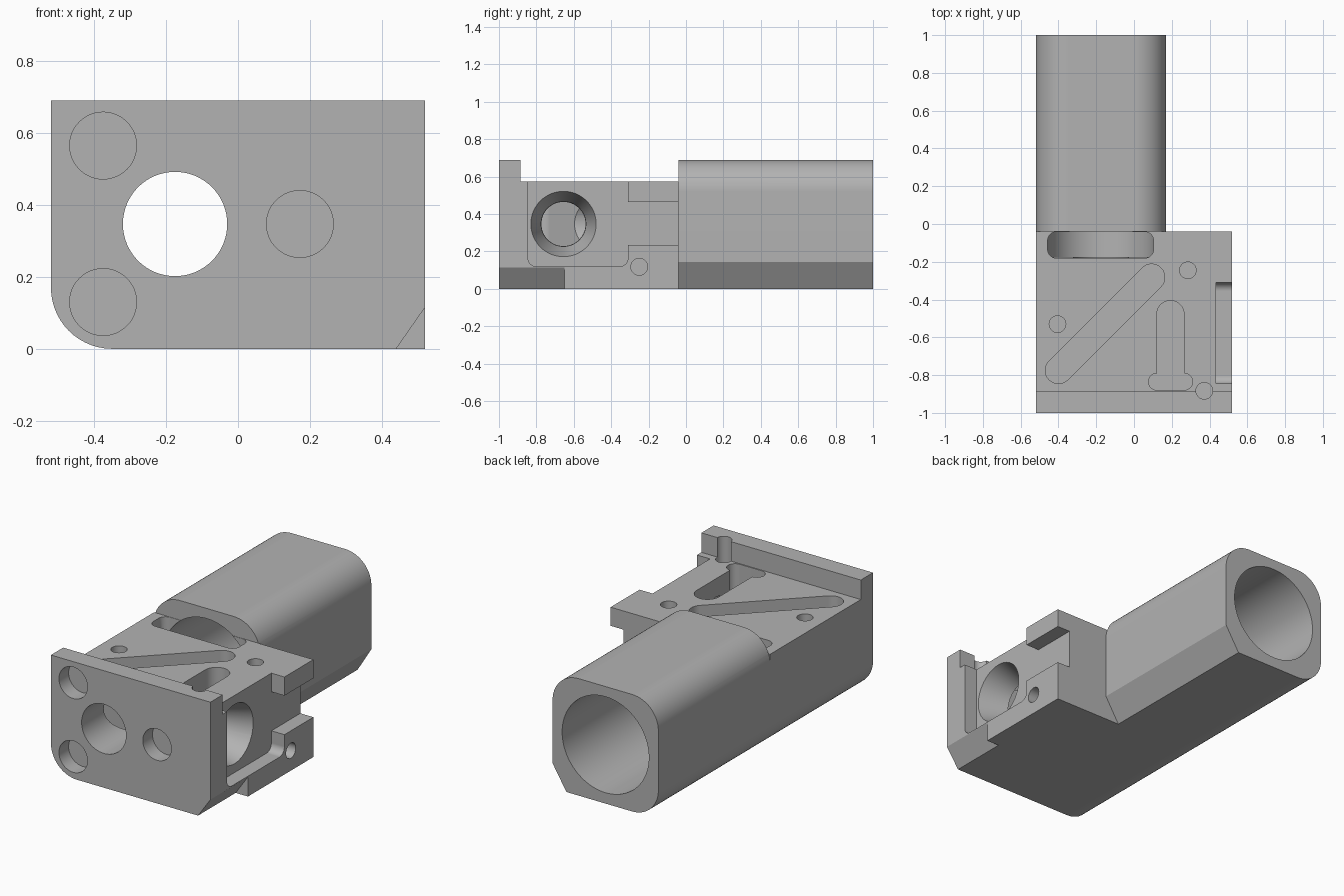
import bpy, bmesh, math
from mathutils import Vector

cube = bpy.data.objects.get("Cube")
if cube:
    bpy.data.objects.remove(cube, do_unlink=True)

grey = bpy.data.materials.new("machined_grey")
grey.use_nodes = True
colour = (0.45, 0.45, 0.45, 1)
grey.diffuse_color = colour
grey.node_tree.nodes["Principled BSDF"].inputs["Base Color"].default_value = colour

PLACE = {"X": lambda p, q, d: (d, p, q),
         "Y": lambda p, q, d: (p, d, q),
         "Z": lambda p, q, d: (p, q, d)}


def loft(name, rings, axis, depths):
    """Solid between two matching outlines at two depths along an axis."""
    bm = bmesh.new()
    ends = [[bm.verts.new(PLACE[axis](p, q, d)) for p, q in ring]
            for ring, d in zip(rings, depths)]
    n = len(ends[0])
    for end in ends:
        bm.faces.new(end)
    for i in range(n):
        j = (i + 1) % n
        bm.faces.new((ends[0][i], ends[0][j], ends[1][j], ends[1][i]))
    bmesh.ops.recalc_face_normals(bm, faces=bm.faces)
    mesh = bpy.data.meshes.new(name)
    bm.to_mesh(mesh)
    bm.free()
    obj = bpy.data.objects.new(name, mesh)
    bpy.context.collection.objects.link(obj)
    mesh.materials.append(grey)
    return obj


def prism(name, outline, axis, start, end):
    return loft(name, (outline, outline), axis, (start, end))


def arc(cx, cy, r, a0, a1, n=14):
    angles = [math.radians(a0 + (a1 - a0) * i / n) for i in range(n + 1)]
    return [(cx + r * math.cos(a), cy + r * math.sin(a)) for a in angles]


def circle(cx, cy, r, n=64):
    return arc(cx, cy, r, 0, 360, n)[:-1]


def rect(x0, y0, x1, y1):
    return [(x0, y0), (x1, y0), (x1, y1), (x0, y1)]


def rounded(x0, y0, x1, y1, r):
    return (arc(x1 - r, y1 - r, r, 0, 90) + arc(x0 + r, y1 - r, r, 90, 180)
            + arc(x0 + r, y0 + r, r, 180, 270) + arc(x1 - r, y0 + r, r, 270, 360))


def capsule(a, b, r):
    d = Vector(b) - Vector(a)
    t = math.degrees(math.atan2(d.y, d.x))
    return arc(*b, r, t - 90, t + 90) + arc(*a, r, t + 90, t + 270)


# Housing blank: full length, one rounded lower edge
R, TOP, DECK, BACK = 0.17, 0.69, 0.575, -0.04
SIDE, BX, BZ = 0.52, -0.175, 0.347
blank = arc(-SIDE + R, R, R, 180, 270) + [(SIDE, 0), (SIDE, TOP), (-SIDE, TOP)]
housing = prism("housing", blank, "Y", -1, 1)


def cut(cutter):
    mod = housing.modifiers.new("cut", "BOOLEAN")
    mod.operation, mod.solver, mod.object = "DIFFERENCE", "EXACT", cutter
    bpy.context.view_layer.update()
    graph = bpy.context.evaluated_depsgraph_get()
    mesh = bpy.data.meshes.new_from_object(housing.evaluated_get(graph))
    housing.modifiers.remove(mod)
    old, housing.data = housing.data, mesh
    bpy.data.meshes.remove(old)
    bpy.data.objects.remove(cutter, do_unlink=True)


def cut_prism(*args):
    cut(prism("cutter", *args))


# Barrel outline: chamfer and two rounded upper edges
right_waste = ([(0.018, -0.1), (0.17, 0.145)] + arc(0, TOP - R, R, 0, 90)
               + [(0, 0.8), (0.7, 0.8), (0.7, -0.1)])
left_waste = ([(-0.6, 0.8), (-0.6, TOP - R)]
              + arc(-SIDE + R, TOP - R, R, 180, 90) + [(-SIDE + R, 0.8)])
for waste in (right_waste, left_waste):
    cut_prism(waste, "Y", BACK, 1.1)

# Lowered deck behind the front plate
cut_prism(rect(-0.7, -0.886, 0.7, BACK), "Z", DECK, 0.9)

# Chamfer under the front corner
cut_prism([(0.37, -0.1), (0.59, 0.2156), (0.6, -0.1)], "Y", -1.1, -0.65)

# Side pocket and its rear notch
pocket = ([(-0.31, 0.8), (-0.845, 0.8)] + arc(-0.8, 0.165, 0.045, 180, 270)
          + arc(-0.355, 0.165, 0.045, 270, 360))
cut_prism(pocket, "X", 0.435, 0.7)
cut_prism(rect(-0.4, 0.235, 0.1, 0.465), "X", 0.435, 0.7)

# Barrel bore and front bore
cut_prism(circle(BX, BZ, 0.283, 96), "Y", -0.175, 1.1)
cut_prism(circle(BX, BZ, 0.145), "Y", -1.1, -0.1)

# Blind front holes
for x, z in ((-0.375, 0.565), (-0.375, 0.13), (0.172, BZ)):
    cut_prism(circle(x, z, 0.093, 48), "Y", -1.1, -0.91)

# Side bore with a conical mouth
cut_prism(circle(-0.655, BZ, 0.118), "X", -0.17, 0.4)
cut(loft("cutter", (circle(-0.655, BZ, 0.118), circle(-0.655, BZ, 0.178)),
         "X", (0.26, 0.445)))

# Deck slots: rear, diagonal and tee
cut_prism(rounded(-0.457, -0.18, 0.103, -0.042, 0.045), "Z", BZ, 0.8)
cut_prism(capsule((-0.4, -0.775), (0.093, -0.282), 0.07), "Z", 0.12, 0.8)
cut_prism(capsule((0.193, -0.795), (0.193, -0.477), 0.072), "Z", 0.14, 0.8)
cut_prism(capsule((0.122, -0.835), (0.265, -0.835), 0.045), "Z", 0.14, 0.8)

# Small screw holes
for x, y in ((-0.405, -0.53), (0.285, -0.245), (0.372, -0.883)):
    cut_prism(circle(x, y, 0.044, 32), "Z", 0.3, 0.9)
cut_prism(circle(-0.25, 0.118, 0.045, 32), "X", 0.25, 0.7)

# Smooth curves with crisp edges
bpy.ops.object.select_all(action="DESELECT")
housing.select_set(True)
bpy.context.view_layer.objects.active = housing
bpy.ops.object.shade_smooth_by_angle(angle=math.radians(25))
weighted = housing.modifiers.new("flat_faces", "WEIGHTED_NORMAL")
weighted.keep_sharp = True
